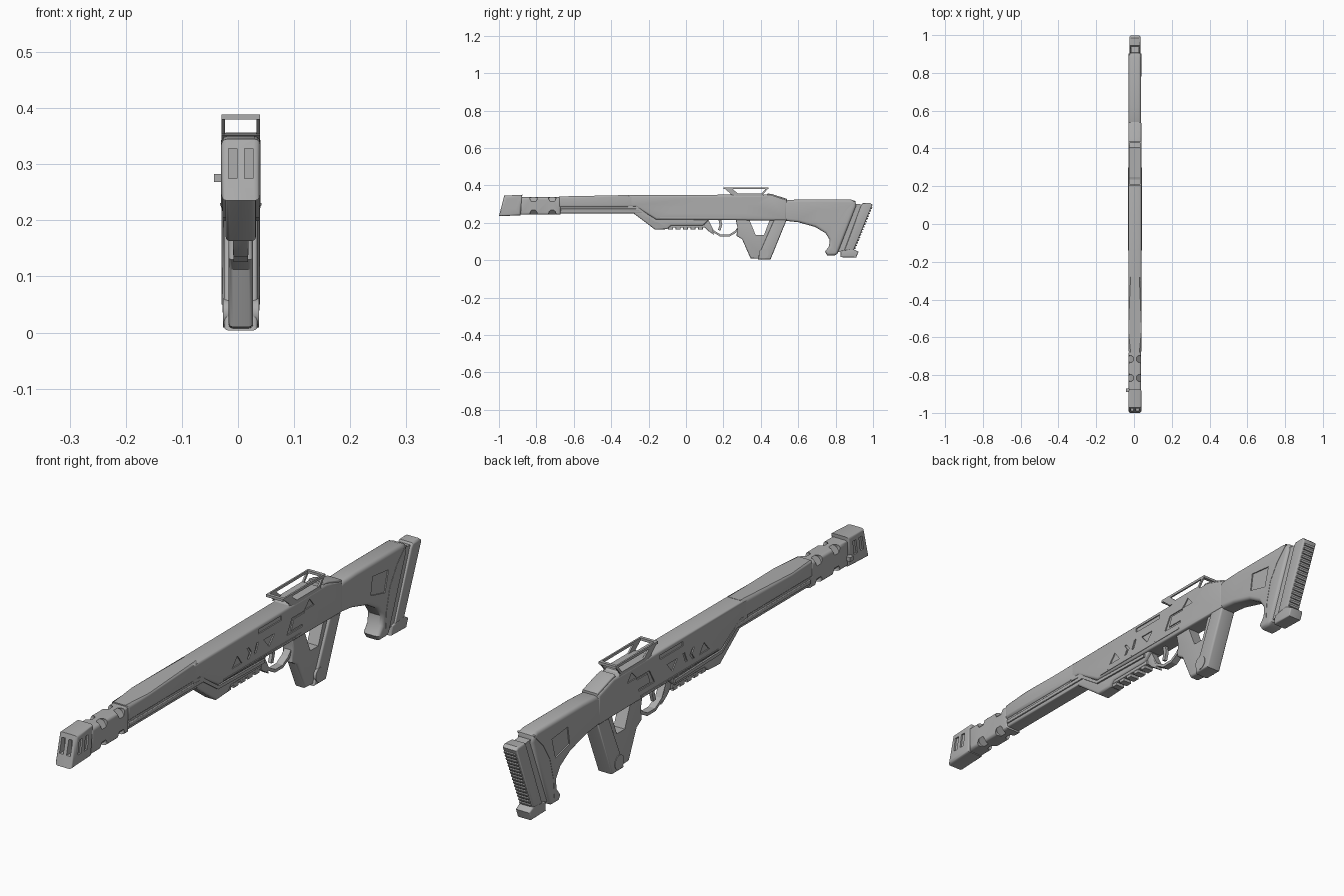
import bpy, bmesh, math
from mathutils import Vector, Matrix

if "Cube" in bpy.data.objects:
    bpy.data.objects.remove(bpy.data.objects["Cube"])

CX = 0.005   # centre plane of the body
W = 0.035    # body half width

grey = bpy.data.materials.new("plain grey")
grey.use_nodes = True
GREY = (0.42, 0.42, 0.42, 1)
grey.diffuse_color = GREY
grey.node_tree.nodes["Principled BSDF"].inputs["Base Color"].default_value = GREY


def finish(name, bm):
    bmesh.ops.recalc_face_normals(bm, faces=bm.faces)
    mesh = bpy.data.meshes.new(name)
    bm.to_mesh(mesh)
    bm.free()
    mesh.materials.append(grey)
    obj = bpy.data.objects.new(name, mesh)
    bpy.context.collection.objects.link(obj)
    return obj


def select(obj):
    bpy.ops.object.select_all(action='DESELECT')
    obj.select_set(True)
    bpy.context.view_layer.objects.active = obj


def smooth(obj):
    select(obj)
    bpy.ops.object.shade_smooth_by_angle(angle=math.radians(32))


def prism(name, outline, half=W, round_=0.0, segments=3, x=CX):
    """Side outline of (y, z) points, extruded across x with rounded rims."""
    bm = bmesh.new()
    base = bm.faces.new([bm.verts.new((x - half, y, z)) for y, z in outline])
    out = bmesh.ops.extrude_face_region(bm, geom=[base])
    for v in out["geom"]:
        if isinstance(v, bmesh.types.BMVert):
            v.co.x = x + half
    if round_:
        rims = [e for e in bm.edges if abs(e.verts[0].co.x - e.verts[1].co.x) < 1e-6]
        bmesh.ops.bevel(bm, geom=rims, offset=round_, segments=segments,
                        profile=0.5, affect='EDGES', clamp_overlap=True)
    obj = finish(name, bm)
    if round_:
        smooth(obj)
    return obj


def box(name, y0, y1, z0, z1, half=W, round_=0.0, x=CX):
    return prism(name, [(y0, z0), (y1, z0), (y1, z1), (y0, z1)], half, round_, x=x)


def cylinder(name, centre, radius, depth, axis, sides=24):
    bm = bmesh.new()
    turn = Vector(axis).to_track_quat('Z', 'Y').to_matrix().to_4x4()
    bmesh.ops.create_cone(bm, cap_ends=True, segments=sides, radius1=radius,
                          radius2=radius, depth=depth,
                          matrix=Matrix.Translation(centre) @ turn)
    return finish(name, bm)


def strip(name, path, thick, half, x=CX):
    """Flat bar of even thickness following an open (y, z) path."""
    pts = [Vector(p) for p in path]
    left, right = [], []
    for i, p in enumerate(pts):
        d = (pts[min(i + 1, len(pts) - 1)] - pts[max(i - 1, 0)]).normalized()
        n = Vector((-d.y, d.x)) * thick / 2
        left.append(p + n)
        right.append(p - n)
    return prism(name, [tuple(p) for p in left + right[::-1]], half, x=x)


def carve(obj, cutters):
    for c in cutters:
        mod = obj.modifiers.new("cut", 'BOOLEAN')
        mod.operation, mod.solver, mod.object = 'DIFFERENCE', 'EXACT', c
        select(obj)
        bpy.ops.object.modifier_apply(modifier=mod.name)
        bpy.data.objects.remove(c)
    smooth(obj)


def engrave(obj, outlines, depth=0.004, half=W):
    """Sink the same side outlines into both flanks."""
    carve(obj, [prism("cutter", o, depth, x=CX + s * half)
                for o in outlines for s in (-1, 1)])


# Muzzle block with front and side slots
muzzle = prism("muzzle", [(-1, .235), (-.885, .24), (-.875, .35), (-.972, .345)], W, .011)
carve(muzzle, [box("cutter", -1.02, -.96, .275, .328, .0075, x=CX + s * .014) for s in (-1, 1)])
engrave(muzzle, [[(y, .275), (y + .018, .275), (y + .026, .325), (y + .008, .325)]
                 for y in (-.965, -.93)], .006)
box("muzzle_peg", -.89, -.87, .268, .283, .009, x=-.034)

# Vented barrel end, bitten at all four corners
vents = box("vented_barrel", -.885, -.67, .243, .337, .033, .012)
carve(vents, [cylinder("cutter", (CX + sx * .033, y, .29 + sz * .047), .02, .034, (sx, 0, sz))
              for y in (-.815, -.715) for sx in (-1, 1) for sz in (-1, 1)])

# Barrel
prism("barrel_shroud", [(-.68, .283), (-.28, .283), (-.28, .349), (-.56, .343), (-.68, .341)], W, .012)
box("barrel_underside", -.675, -.2, .25, .29, .028, .006)
box("barrel_lower_rail", -.67, -.24, .262, .276, .033, .003)

# Receiver with engraved flanks
receiver = prism("receiver", [(-.31, .285), (-.27, .285), (-.16, .217), (.54, .212),
                              (.54, .322), (.45, .351), (-.31, .348)], W, .011)
engrave(receiver, [
    [(.06, .318), (.19, .318), (.19, .334), (.06, .334)],
    [(.32, .303), (.375, .303), (.35, .333)],
    [(-.09, .25), (-.035, .25), (-.06, .285)],
    [(.005, .25), (.02, .27), (.005, .29), (-.005, .29), (.008, .27), (-.005, .25)],
    [(.035, .255), (.045, .255), (.06, .29), (.05, .29)],
    [(.09, .285), (.15, .285), (.12, .25)],
    [(.22, .25), (.31, .25), (.31, .258), (.245, .258), (.26, .295), (.32, .295),
     (.32, .302), (.25, .302)]])
box("receiver_seam", -.14, .3, .226, .231, W + .002, .001)
prism("rear_cover", [(.43, .34), (.54, .31), (.54, .328), (.46, .353), (.435, .357)], .03, .005)

# Fore grip, its cheek trim and accessory rail
prism("fore_grip", [(-.3, .268), (-.28, .25), (-.165, .163), (-.1, .166), (-.08, .185),
                    (.09, .185), (.13, .222), (-.16, .222), (-.25, .28)], .027, .008)
strip("fore_grip_trim", [(-.31, .285), (-.265, .281), (-.165, .211), (.1, .205)], .012, .033)
box("under_rail", -.1, .1, .174, .19, .02, .003)
for i in range(5):
    box("rail_tooth", -.095 + i * .04, -.07 + i * .04, .163, .178, .018, .002)
prism("rail_end", [(.085, .19), (.12, .155), (.15, .135), (.14, .165), (.115, .215)], .014, .003)

# Trigger and guard
strip("trigger_guard", [(.115, .212), (.145, .155), (.185, .131), (.23, .131), (.262, .15),
                        (.28, .17)], .011, .013)
strip("trigger", [(.18, .22), (.187, .19), (.178, .16)], .014, .006)

# Hand grip: slim front part, wide rear strut, open middle
grip = prism("hand_grip", [(.265, .22), (.275, .175), (.27, .13), (.3, .112), (.345, .01),
                           (.43, .005), (.5, .22)], .022, .008)
carve(grip, [prism("cutter", [(.34, .214), (.447, .214), (.417, .135), (.372, .135)], .05)])
strut = prism("grip_strut", [(.475, .225), (.54, .22), (.452, .004), (.385, .004), (.39, .03)],
              .03, .007)
smooth(cylinder("grip_pivot", (CX, .415, .035), .026, .064, (1, 0, 0), 32))

# Shoulder stock with sunken side panel and raised cheek edge
stock = prism("stock", [(.5, .31), (.55, .322), (.62, .325), (.88, .325), (.905, .316), (.91, .29),
                        (.81, .034), (.795, .026), (.755, .026), (.743, .045), (.765, .075),
                        (.768, .11), (.745, .145), (.69, .178), (.6, .203), (.5, .214)],
              .033, .014, 4)
engrave(stock, [[(.7, .21), (.78, .19), (.8, .265), (.71, .275)]], .004, .033)
strip("stock_band", [(.9, .315), (.85, .265), (.81, .2), (.79, .12), (.785, .05)], .006, .034)
prism("stock_spine", [(.88, .305), (.965, .295), (.865, .05), (.79, .04)], .022)

# Butt plate with toe and grip ridges
prism("butt_plate", [(.935, .29), (.945, .305), (.985, .306), (.997, .296), (.898, .055),
                     (.845, .05)], .029, .007)
prism("butt_toe", [(.825, .016), (.91, .014), (.922, .045), (.89, .062), (.828, .05)], .028, .005)
top, low = Vector((.988, .28)), Vector((.9, .066))
for i in range(16):
    p = low.lerp(top, i / 15)
    prism("butt_ridge", [(p.x - .01, p.y - .003), (p.x + .006, p.y - .006),
                         (p.x + .009, p.y + .001), (p.x - .007, p.y + .004)], .022)

# Folding sight: base, side frames and cross bars
prism("sight_base", [(.235, .352), (.27, .343), (.42, .343), (.405, .356), (.25, .356)], .034)
for s in (-1, 1):
    sx = CX + s * .031
    strip("sight_side_rail", [(.2, .384), (.44, .384)], .009, .003, sx)
    prism("sight_front_leg", [(.205, .384), (.245, .35), (.285, .35), (.245, .384)], .003, x=sx)
    strip("sight_rear_leg", [(.435, .386), (.405, .35)], .009, .003, sx)
for y in (.205, .433):
    strip("sight_cross_bar", [(y - .005, .384), (y + .007, .384)], .009, .033)
